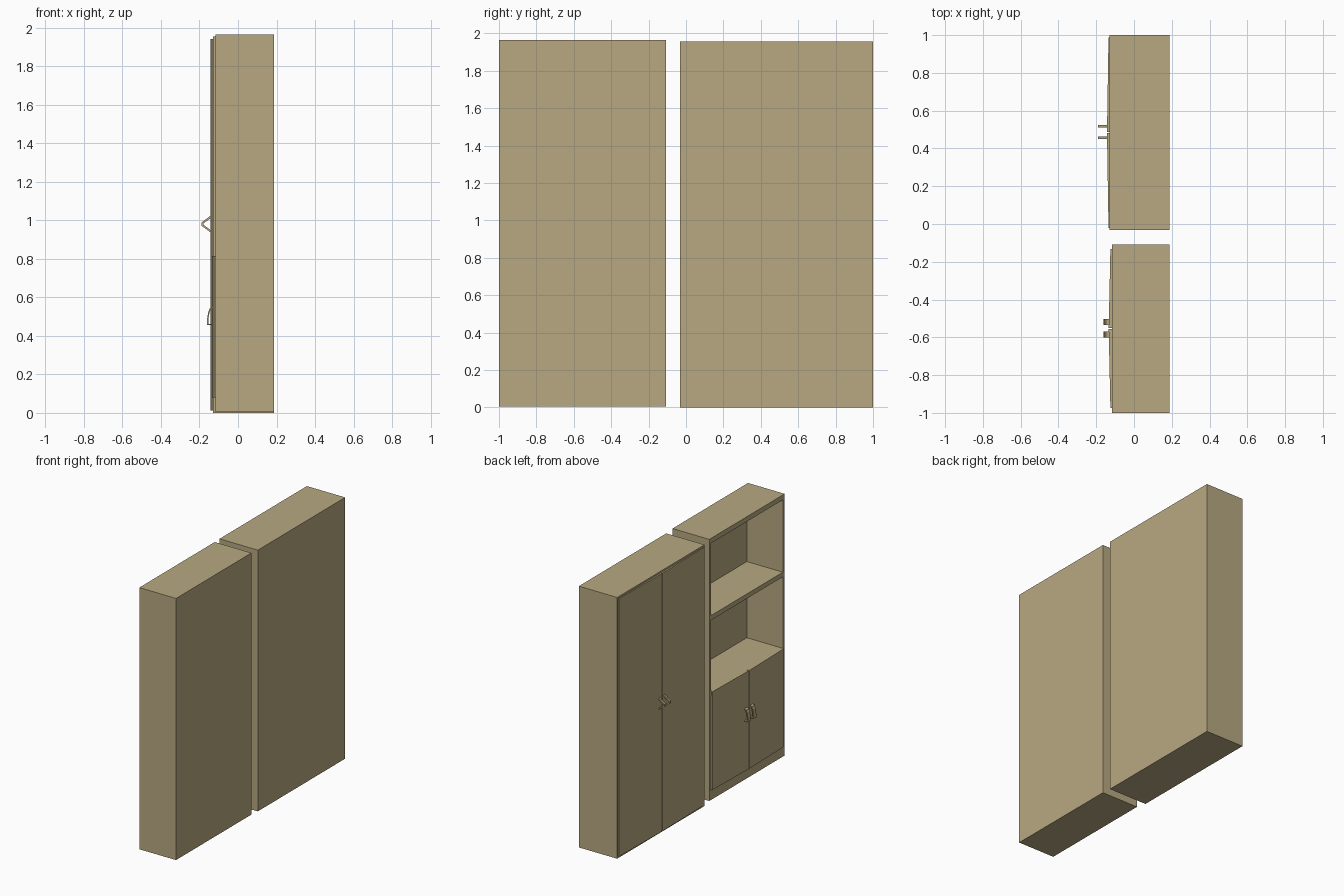
import bpy, bmesh, math
from mathutils import Vector

if "Cube" in bpy.data.objects:
    bpy.data.objects.remove(bpy.data.objects["Cube"])

wood = bpy.data.materials.new("tan_wood")
wood.diffuse_color = (0.48, 0.395, 0.222, 1)
wood.use_nodes = True
wood.node_tree.nodes["Principled BSDF"].inputs["Base Color"].default_value = wood.diffuse_color


def finish(name, bm):
    bmesh.ops.recalc_face_normals(bm, faces=bm.faces)
    me = bpy.data.meshes.new(name)
    bm.to_mesh(me)
    bm.free()
    me.materials.append(wood)
    ob = bpy.data.objects.new(name, me)
    bpy.context.collection.objects.link(ob)
    return ob


def prism(name, pts, axis, lo, hi):
    """Extrude a profile: axis 'z' takes (x, y) points, axis 'y' takes (x, z)."""
    bm = bmesh.new()
    co = (lambda p, t: (p[0], p[1], t)) if axis == 'z' else (lambda p, t: (p[0], t, p[1]))
    a = [bm.verts.new(co(p, lo)) for p in pts]
    b = [bm.verts.new(co(p, hi)) for p in pts]
    bm.faces.new(a)
    bm.faces.new(b)
    for i in range(len(pts)):
        j = (i + 1) % len(pts)
        bm.faces.new((a[i], a[j], b[j], b[i]))
    return finish(name, bm)


def box(name, x, y, z):
    return prism(name, [(x[0], y[0]), (x[1], y[0]), (x[1], y[1]), (x[0], y[1])], 'z', *z)


def carcass(name, x, y, z, side, top, base):
    """Open-fronted cabinet shell facing -x."""
    x0, x1 = x
    box(name + "_left_side", x, (y[1] - side, y[1]), z)
    box(name + "_right_side", x, (y[0], y[0] + side), z)
    inner = (y[0] + side, y[1] - side)
    box(name + "_top", x, inner, (z[1] - top, z[1]))
    box(name + "_base", x, inner, (z[0], z[0] + base))
    box(name + "_back", (x1 - 0.006, x1), inner, (z[0] + base, z[1] - top))
    return inner


def doors(name, x_back, x_edge, x_mid, y, z, gap):
    """Pair of doors standing out very slightly where they meet."""
    mid = (y[0] + y[1]) / 2
    for side, s, outer in (("left", 1, y[1]), ("right", -1, y[0])):
        m = mid + s * gap / 2
        prism(f"{name}_{side}_door",
              [(x_back, outer), (x_edge, outer), (x_mid, m), (x_back, m)], 'z', *z)


def strip_handle(name, path, thick, y):
    """Bent strip: the path in (x, z) is thickened inwards and extruded along y."""
    pts = [Vector(p) for p in path]
    inner = []
    for i, p in enumerate(pts):
        d1 = (p - pts[max(i - 1, 0)]).normalized()
        d2 = (pts[min(i + 1, len(pts) - 1)] - p).normalized()
        d = (d1 + d2).normalized()
        n = Vector((d.y, -d.x))
        k = max(0.5, d.dot(d2 if d2.length else d1))
        inner.append(p + n * thick / k)
    return prism(name, path + [tuple(p) for p in reversed(inner)], 'y', *y)


# Tall wardrobe with full-height doors
inner = carcass("wardrobe", (-0.13, 0.187), (-0.033, 1.0), (0, 1.955), 0.015, 0.018, 0.015)
doors("wardrobe", -0.122, -0.135, -0.143, (-0.02, 0.987), (0.012, 1.942), 0.005)
for side, y in (("left", (0.51, 0.524)), ("right", (0.45, 0.464))):
    strip_handle(f"wardrobe_{side}_handle",
                 [(-0.140, 0.935), (-0.190, 0.972), (-0.190, 0.988), (-0.140, 1.025)],
                 0.010, y)

# Bookcase with two open bays above a small cupboard
inner = carcass("bookcase", (-0.117, 0.187), (-1.0, -0.108), (0.005, 1.963), 0.022, 0.037, 0.07)
box("bookcase_middle_shelf", (-0.117, 0.181), inner, (1.35, 1.385))
box("bookcase_cupboard_top", (-0.117, 0.181), inner, (0.785, 0.815))
doors("bookcase", -0.115, -0.125, -0.134, (-0.975, -0.133), (0.08, 0.815), 0.006)
for side, y in (("left", (-0.535, -0.502)), ("right", (-0.602, -0.569))):
    strip_handle(f"bookcase_{side}_handle",
                 [(-0.130, 0.455), (-0.161, 0.455), (-0.160, 0.49), (-0.155, 0.522),
                  (-0.147, 0.542), (-0.130, 0.552)], 0.007, y)
